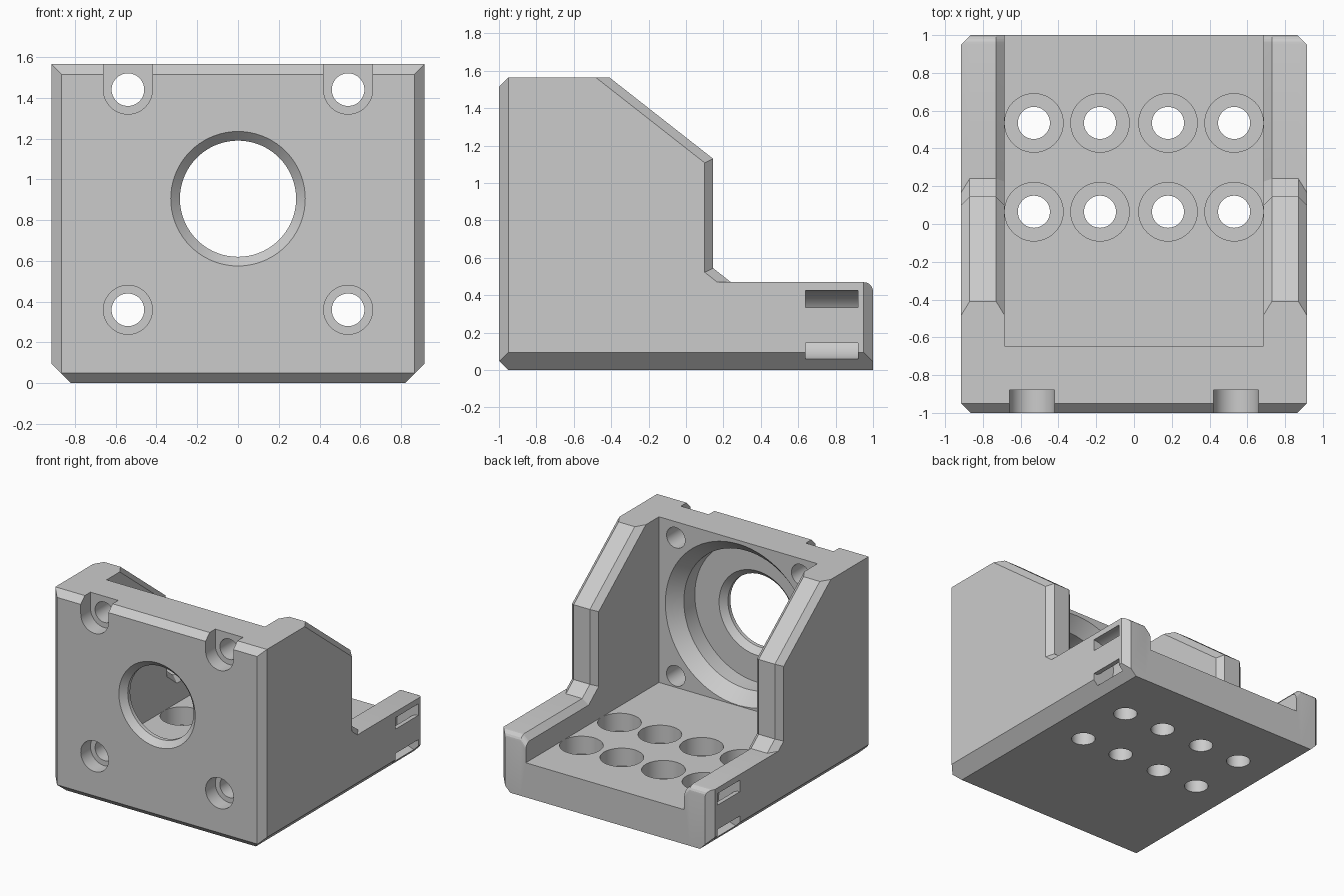
import bpy, bmesh
from math import sin, cos, pi, radians
from mathutils import Vector

cube = bpy.data.objects.get("Cube")
if cube:
    bpy.data.objects.remove(cube, do_unlink=True)

grey = bpy.data.materials.new("light_grey")
grey.use_nodes = True
COLOUR = (0.6, 0.6, 0.6, 1)
grey.diffuse_color = COLOUR
grey.node_tree.nodes["Principled BSDF"].inputs["Base Color"].default_value = COLOUR

W, H = 0.915, 1.565      # half width and height of the bracket
CH = 0.045               # edge chamfer
FLOOR = 0.27
BORE_Z = 0.905


def loft(name, rings):
    """Solid skinned through equal-length rings of points, capped at both ends."""
    bm = bmesh.new()
    loops = [[bm.verts.new(p) for p in ring] for ring in rings]
    for a, b in zip(loops, loops[1:]):
        for i in range(len(a)):
            j = (i + 1) % len(a)
            bm.faces.new((a[i], a[j], b[j], b[i]))
    bm.faces.new(loops[0])
    bm.faces.new(loops[-1])
    bmesh.ops.recalc_face_normals(bm, faces=bm.faces)
    mesh = bpy.data.meshes.new(name)
    bm.to_mesh(mesh)
    bm.free()
    mesh.materials.append(grey)
    ob = bpy.data.objects.new(name, mesh)
    bpy.context.collection.objects.link(ob)
    return ob


def arc(cx, cy, r, a0, a1, n):
    angles = [radians(a0 + (a1 - a0) * i / n) for i in range(n + 1)]
    return [(cx + r * cos(a), cy + r * sin(a)) for a in angles]


def circle(cx, cy, r, n=48):
    return arc(cx, cy, r, 0, 360, n)[:-1]


def along_y(points, y):
    return [(a, y, b) for a, b in points]


def along_z(points, z):
    return [(a, b, z) for a, b in points]


def section(x, t, low):
    """Side outline; t insets the step edges, low drops the rear rail."""
    top = 0.47 - CH * low
    r = 0.05
    pts = [(-1, 0), (-1, H), (-0.41 - 0.073 * t, H),
           (0.145 - CH * t, 1.13 - 0.022 * t),
           (0.145 - CH * t, 0.545 - 0.022 * t),
           (0.24 - 0.073 * t + 0.057 * low, top)]
    pts += arc(1 - r, top - r, r, 90, 0, 5)
    pts.append((1, 0))
    return [(x, y, z) for y, z in pts]


# Solid body with chamfered side walls
half = [(W, 1, 0), (W - CH, 0, 0), (0.73, 0, 0), (0.6, 2.9, 2.9)]
stations = half + [(-x, t, low) for x, t, low in reversed(half)]
body = loft("mount_bracket", [section(*s) for s in stations])

# Straight chamfers on the outer edges
planes = [((0, -1, H - 0.05), (0, -1, 1)), ((0, -1, 0.05), (0, -1, -1))]
for s in (-1, 1):
    planes += [((s * W, 0, 0.095), (s, 0, -1)),
               ((s * W, -0.95, 0), (s, -1, 0)),
               ((s * W, 0.95, 0), (s, 1, 0))]
bm = bmesh.new()
bm.from_mesh(body.data)
for co, no in planes:
    cut = bmesh.ops.bisect_plane(bm, geom=bm.verts[:] + bm.edges[:] + bm.faces[:],
                                 plane_co=co, plane_no=Vector(no).normalized(),
                                 clear_outer=True)
    rim = [e for e in bm.edges if e.is_boundary]
    bmesh.ops.holes_fill(bm, edges=rim, sides=0)
bmesh.ops.recalc_face_normals(bm, faces=bm.faces)
bm.to_mesh(body.data)
bm.free()


def carve(cutter):
    cutter.hide_render = True
    mod = body.modifiers.new("cut", "BOOLEAN")
    mod.operation = "DIFFERENCE"
    mod.solver = "EXACT"
    mod.object = cutter
    bpy.context.view_layer.objects.active = body
    bpy.ops.object.modifier_apply(modifier=mod.name)
    bpy.data.objects.remove(cutter, do_unlink=True)


# Central channel between the walls
channel = [(-0.685, FLOOR), (0.685, FLOOR), (0.685, 2), (-0.685, 2)]
carve(loft("channel_cutter", [along_y(channel, y) for y in (-0.645, 1.2)]))

# Stepped bore through the front plate
bore = [(-1.1, 0.43), (-0.955, 0.285), (-0.925, 0.285), (-0.88, 0.33),
        (-0.88, 0.54), (-0.745, 0.54), (-0.642, 0.633), (-0.6, 0.58)]
carve(loft("bore_cutter", [along_y(circle(0, BORE_Z, r, 72), y) for y, r in bore]))

# Front screw holes; the upper recesses open through the top
for x in (-0.54, 0.54):
    for z in (0.36, 1.44):
        carve(loft("screw_cutter", [along_y(circle(x, z, 0.08), y) for y in (-1.1, -0.6)]))
        recess = circle(x, z, 0.12)
        if z > 1:
            recess = arc(x, z, 0.12, 180, 360, 24) + [(x + 0.12, 1.8), (x - 0.12, 1.8)]
        carve(loft("recess_cutter", [along_y(recess, y) for y in (-1.1, -0.88)]))

# Counterbored floor holes
for x in (-0.53, -0.18, 0.18, 0.53):
    for y in (0.065, 0.535):
        steps = [(-0.1, 0.085), (0.13, 0.085), (0.13, 0.155), (0.4, 0.155)]
        carve(loft("floor_hole_cutter", [along_z(circle(x, y, r), z) for z, r in steps]))

# Curved tie slots in the rear rails
for s in (-1, 1):
    ring = [(1.1, 0.425)] + arc(W, 0.24, 0.185, 90, 270, 24) + [(1.1, 0.055), (1.1, 0.145)]
    ring += arc(W, 0.24, 0.095, 270, 90, 24) + [(1.1, 0.335)]
    ring = [(s * x, z) for x, z in ring]
    carve(loft("tie_slot_cutter", [along_y(ring, y) for y in (0.64, 0.92)]))

# Smooth holes, crisp edges
bpy.ops.object.select_all(action="DESELECT")
body.select_set(True)
bpy.context.view_layer.objects.active = body
bpy.ops.object.shade_smooth_by_angle(angle=radians(10))
